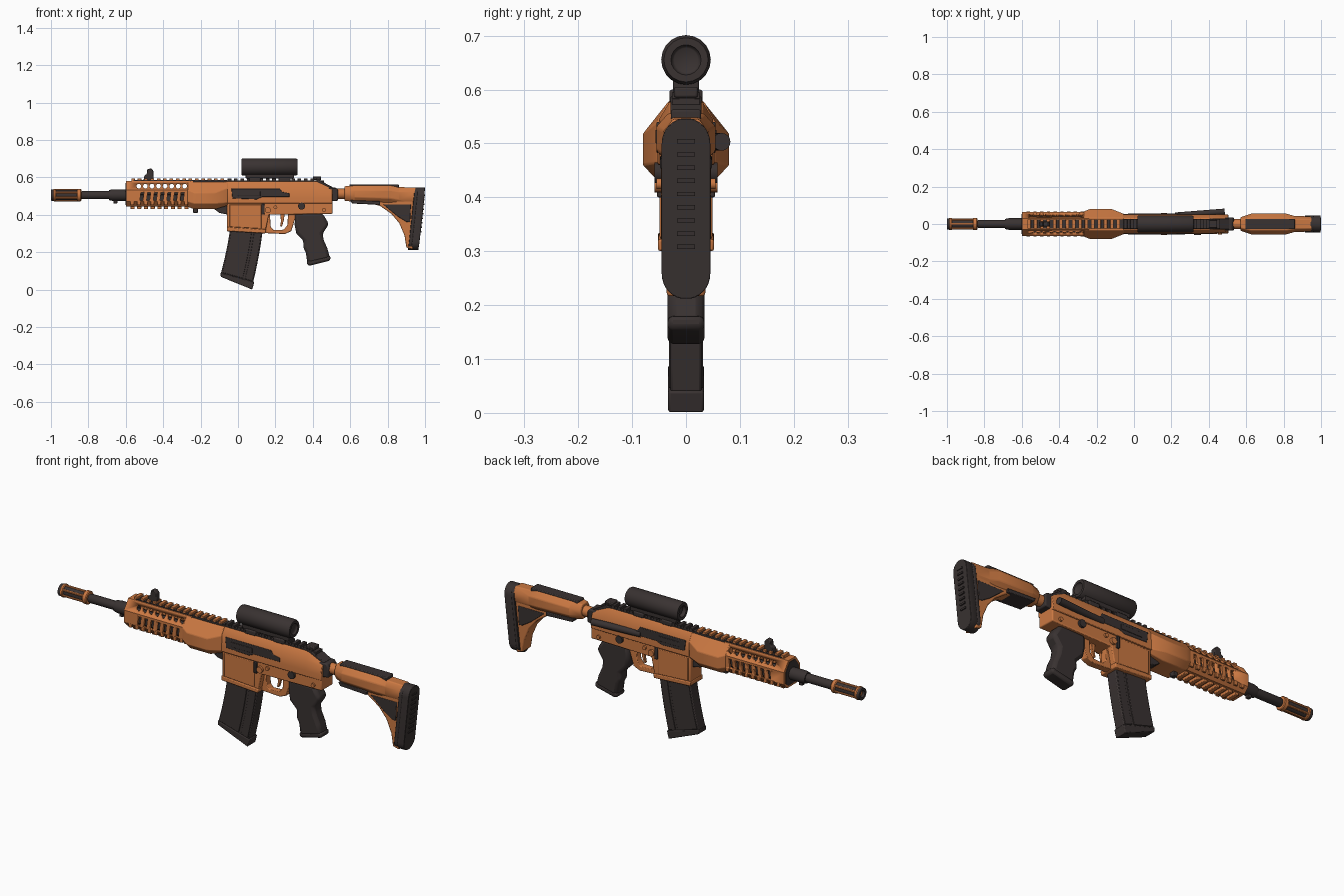
import bpy, bmesh, math
from mathutils import Vector


def material(name, rgb):
    m = bpy.data.materials.new(name)
    m.diffuse_color = (*rgb, 1)
    return m


ORANGE = material("burnt orange", (0.6, 0.19, 0.055))
DARK = material("charcoal", (0.041, 0.032, 0.031))


def finish(name, bm, mat, bevel=0.0):
    bmesh.ops.remove_doubles(bm, verts=bm.verts, dist=1e-6)
    bmesh.ops.recalc_face_normals(bm, faces=bm.faces)
    me = bpy.data.meshes.new(name)
    bm.to_mesh(me)
    bm.free()
    me.materials.append(mat)
    ob = bpy.data.objects.new(name, me)
    bpy.context.collection.objects.link(ob)
    if bevel:
        b = ob.modifiers.new("bevel", 'BEVEL')
        b.width, b.segments, b.limit_method = bevel, 2, 'ANGLE'
        b.angle_limit = math.radians(35)
    bpy.ops.object.select_all(action='DESELECT')
    bpy.context.view_layer.objects.active = ob
    ob.select_set(True)
    bpy.ops.object.shade_smooth_by_angle(angle=math.radians(35))
    return ob


def skin(bm, rings):
    """Join rings of equal length into a closed solid."""
    vs = [[bm.verts.new(p) for p in r] for r in rings]
    n = len(vs[0])
    for a, b in zip(vs, vs[1:]):
        for i in range(n):
            bm.faces.new((a[i], a[(i + 1) % n], b[(i + 1) % n], b[i]))
    bm.faces.new(vs[0])
    bm.faces.new(vs[-1])


def plates(name, polys, half, mat, bevel=0.0, y=0.0):
    """Side outlines (x, z) thickened along y."""
    bm = bmesh.new()
    for pts in polys:
        skin(bm, [[(px, y + s * half, pz) for px, pz in pts] for s in (-1, 1)])
    return finish(name, bm, mat, bevel)


def rect(x0, x1, z0, z1):
    return [(x0, z0), (x1, z0), (x1, z1), (x0, z1)]


def loft(name, stations, mat, bevel=0.0):
    """Stations (x, half outline of (y, z)) mirrored across y."""
    bm = bmesh.new()
    skin(bm, [[(x, a, z) for a, z in h] + [(x, -a, z) for a, z in reversed(h)]
              for x, h in stations])
    return finish(name, bm, mat, bevel)


def lathe(name, prof, z, mat, seg=24):
    """Profile (x, radius) turned around a lengthwise axis."""
    bm = bmesh.new()
    ang = [2 * math.pi * i / seg for i in range(seg)]
    skin(bm, [[(x, r * math.cos(t), z + r * math.sin(t)) for t in ang] for x, r in prof])
    return finish(name, bm, mat)


def rods(name, ends, r, mat, seg=16):
    bm = bmesh.new()
    for p, q in ends:
        p, q = Vector(p), Vector(q)
        d = (q - p).normalized()
        u = d.orthogonal().normalized()
        w = d.cross(u)
        ring = [r * (u * math.cos(2 * math.pi * i / seg) + w * math.sin(2 * math.pi * i / seg))
                for i in range(seg)]
        skin(bm, [[c + o for o in ring] for c in (p, q)])
    return finish(name, bm, mat)


def cut(ob, cutter):
    m = ob.modifiers.new("cut", 'BOOLEAN')
    m.operation, m.solver, m.object = 'DIFFERENCE', 'EXACT', cutter
    bpy.context.view_layer.objects.active = ob
    bpy.ops.object.modifier_apply(modifier=m.name)
    bpy.data.objects.remove(cutter)


# Barrel, gas collar and slotted muzzle
AX = 0.505
lathe("barrel", [(-0.9, 0.018), (-0.84, 0.018), (-0.83, 0.022), (-0.69, 0.022), (-0.69, 0.027),
                 (-0.67, 0.031), (-0.57, 0.031), (-0.57, 0.02), (0.0, 0.02)], AX, DARK)
plates("gas_block_lug", [rect(-0.665, -0.645, 0.46, 0.48)], 0.01, DARK, 0.003)
lathe("muzzle_core", [(-0.985, 0.014), (-1.0, 0.017), (-1.0, 0.03), (-0.985, 0.031), (-0.985, 0.027),
                      (-0.845, 0.027), (-0.845, 0.02)], AX, DARK)
for i, (a, b) in enumerate([(-0.988, -0.972), (-0.862, -0.838)]):
    lathe(f"muzzle_ring_{i}", [(a, 0.027), (a, 0.03), (a + 0.004, 0.033), (b - 0.004, 0.033),
                               (b, 0.03), (b, 0.02)], AX, ORANGE)
rods("muzzle_bars", [((-0.98, 0.027 * math.cos(t), AX + 0.027 * math.sin(t)),
                      (-0.855, 0.027 * math.cos(t), AX + 0.027 * math.sin(t)))
                     for t in [math.pi * (i + 0.5) / 3 for i in range(6)]], 0.006, ORANGE, 8)

# Handguard: hollow faceted shell with vents and a wide rear section
front = [(0.03, 0.58), (0.065, 0.532), (0.065, 0.47), (0.04, 0.443)]
bore = [(0.023, 0.57), (0.054, 0.527), (0.054, 0.473), (0.033, 0.453)]
wide = [(0.034, 0.575), (0.08, 0.518), (0.08, 0.46), (0.052, 0.43)]
rear = [(0.034, 0.577), (0.054, 0.54), (0.054, 0.465), (0.04, 0.45)]
guard = loft("handguard", [(-0.6, front), (-0.24, front)], ORANGE)
cut(guard, loft("bore_cutter", [(-0.585, bore), (-0.25, bore)], DARK))
cut(guard, rods("vent_cutter", [((-0.53 + 0.035 * i, -0.2, 0.553), (-0.53 + 0.035 * i, 0.2, 0.553))
                                for i in range(8)], 0.0125, DARK))
cut(guard, plates("slot_cutter", [[(-0.525 + 0.036 * i, 0.475), (-0.509 + 0.036 * i, 0.475),
                                   (-0.503 + 0.036 * i, 0.52), (-0.519 + 0.036 * i, 0.52)]
                                  for i in range(7)], 0.2, DARK))
loft("handguard_liner", [(x, [(0.03, 0.512), (0.045, 0.505), (0.045, 0.475), (0.03, 0.46)])
                         for x in (-0.57, -0.25)], DARK)
loft("handguard_mouth", [(-0.6025, bore), (-0.59, bore)], DARK)
loft("handguard_rear", [(-0.27, [(y * 1.02, z) for y, z in front]), (-0.235, wide), (-0.12, wide),
                        (-0.055, rear)], ORANGE, 0.003)
plates("lower_rail", [rect(-0.575 + 0.036 * i, -0.553 + 0.036 * i, 0.43, 0.455) for i in range(9)],
       0.03, ORANGE, 0.003)
for s in (-1, 1):
    plates("side_rail", [rect(-0.575 + 0.036 * i, -0.556 + 0.036 * i, 0.452, 0.472) for i in range(9)],
           0.005, ORANGE, 0.002, s * 0.061)
plates("pivot_block", [[(-0.14, 0.44), (-0.05, 0.45), (-0.05, 0.40), (-0.1, 0.41)]], 0.028, DARK, 0.004)
plates("underside_stud", [rect(-0.24, -0.215, 0.41, 0.45)], 0.014, DARK, 0.003)

# Top rail: orange teeth over a dark channel in front, all dark behind
plates("top_rail_channel", [rect(-0.56, -0.06, 0.57, 0.585)], 0.025, DARK)
plates("top_rail_front", [rect(-0.57 + 0.034 * i, -0.551 + 0.034 * i, 0.57, 0.595) for i in range(15)],
       0.024, ORANGE, 0.002)
plates("top_rail_rear", [rect(-0.06, 0.46, 0.57, 0.584)]
       + [rect(-0.055 + 0.034 * i, -0.036 + 0.034 * i, 0.58, 0.595) for i in range(15)],
       0.026, DARK, 0.002)

# Front sight, rear sight and tube optic
plates("front_sight", [[(-0.505, 0.585), (-0.45, 0.585), (-0.453, 0.635), (-0.465, 0.648),
                        (-0.485, 0.643), (-0.488, 0.618), (-0.5, 0.61)]], 0.013, DARK, 0.003)
plates("rear_sight", [rect(0.4, 0.445, 0.585, 0.605)], 0.022, DARK, 0.004)
lathe("optic_tube", [(0.035, 0.022), (0.028, 0.025), (0.019, 0.028), (0.019, 0.043), (0.025, 0.046),
                     (0.31, 0.046), (0.319, 0.041), (0.319, 0.028), (0.312, 0.025), (0.31, 0.022)],
      0.655, DARK, 20)
plates("optic_mount", [rect(0.04, 0.3, 0.595, 0.625)], 0.024, DARK, 0.003)
plates("optic_clamps", [rect(x, x + 0.06, 0.575, 0.6) for x in (0.06, 0.22)], 0.031, DARK, 0.005)

# Receiver
top = [(0.03, 0.578), (0.05, 0.545), (0.053, 0.49), (0.053, 0.46)]
loft("upper_receiver", [(-0.06, top), (0.42, top),
                        (0.505, [(0.028, 0.54), (0.042, 0.525), (0.05, 0.49), (0.05, 0.46)])],
     ORANGE, 0.003)
plates("lower_receiver", [[(-0.058, 0.48), (-0.058, 0.315), (0.145, 0.303), (0.165, 0.40),
                           (0.505, 0.405), (0.505, 0.48)]], 0.046, ORANGE, 0.005)
plates("magazine_well_panel", [[(-0.045, 0.455), (-0.045, 0.335), (0.125, 0.325), (0.125, 0.455)]],
       0.049, ORANGE, 0.003)
plates("magazine_well_lip", [[(-0.06, 0.335), (-0.06, 0.312), (0.147, 0.30), (0.15, 0.322)]],
       0.052, ORANGE, 0.004)
plates("port_cover", [[(-0.035, 0.54), (0.225, 0.54), (0.235, 0.522), (0.275, 0.515), (0.275, 0.495),
                       (0.13, 0.495), (0.1, 0.482), (-0.03, 0.487)]], 0.055, DARK, 0.003)
plates("port_bolt", [rect(0.0, 0.12, 0.5, 0.525)], 0.057, DARK, 0.002)
plates("rear_top_cover", [[(0.4, 0.575), (0.43, 0.588), (0.51, 0.545), (0.5, 0.53)]], 0.029, DARK, 0.003)
rods("receiver_pins", [((x, -0.055, z), (x, 0.055, z))
                       for x, z in ((0.46, 0.425), (0.2, 0.44))], 0.01, ORANGE)
rods("takedown_boss", [((0.16, -0.058, 0.425), (0.16, 0.058, 0.425))], 0.016, ORANGE)
rods("selector", [((0.34, -0.058, 0.446), (0.34, 0.058, 0.446))], 0.019, DARK)
plates("bolt_catch", [rect(0.125, 0.142, 0.4, 0.46)], 0.054, DARK, 0.003)
rods("charging_handle", [((0.22, 0.045, 0.503), (0.485, 0.066, 0.503))], 0.0165, DARK)

# Trigger and guard
plates("trigger_guard", [[(0.14, 0.302), (0.25, 0.297), (0.285, 0.312), (0.315, 0.41), (0.268, 0.41),
                          (0.264, 0.345), (0.245, 0.32), (0.19, 0.318), (0.175, 0.335), (0.17, 0.41),
                          (0.14, 0.41)]], 0.018, ORANGE, 0.003)
plates("trigger", [[(0.225, 0.41), (0.25, 0.41), (0.245, 0.37), (0.235, 0.338), (0.225, 0.338),
                    (0.23, 0.365)]], 0.007, ORANGE, 0.002)

# Pistol grip
plates("grip", [[(0.305, 0.41), (0.45, 0.41), (0.487, 0.35), (0.452, 0.3), (0.458, 0.265), (0.478, 0.22),
                 (0.492, 0.165), (0.372, 0.135), (0.362, 0.2), (0.347, 0.225), (0.352, 0.26),
                 (0.312, 0.30), (0.303, 0.345)]], 0.034, DARK, 0.016)
plates("grip_base", [[(0.368, 0.155), (0.494, 0.182), (0.494, 0.155), (0.385, 0.128), (0.368, 0.132)]],
       0.034, DARK, 0.01)


# Curved magazine with ribs and floor plate
def mag(u, v):
    lean = 0.035 * v + 0.02 * v * v
    return (-0.037 + 0.172 * u - lean, 0.36 - 0.02 * u - v * (0.275 + 0.05 * u) + 0.02 * u * v)


def mag_strip(u0, u1, v0, v1, n=6):
    vs = [v0 + (v1 - v0) * i / n for i in range(n + 1)]
    return [mag(u0, v) for v in vs] + [mag(u1, v) for v in reversed(vs)]


plates("magazine", [mag_strip(0, 1, 0, 1)], 0.029, DARK, 0.005)
plates("magazine_ribs", [mag_strip(a, b, 0, 0.97) for a, b in ((0.03, 0.67), (0.74, 0.97))],
       0.032, DARK, 0.002)
plates("magazine_floor", [[(-0.093, 0.09), (0.087, 0.04), (0.076, 0.0), (-0.092, 0.068)]],
       0.033, DARK, 0.004)

# Stock: collar, tube, body, skeleton strut and inserts
plates("stock_collar", [[(0.48, 0.545), (0.525, 0.545), (0.535, 0.53), (0.535, 0.475), (0.48, 0.47)]],
       0.035, DARK, 0.006)
lathe("stock_tube", [(0.5, 0.027), (0.7, 0.027)], 0.512, ORANGE)


def body(w, lo, hi):
    return [(w * 0.6, hi), (w, hi - 0.025), (w, lo + 0.025), (w * 0.6, lo)]


loft("stock_body", [(0.57, body(0.036, 0.475, 0.552)), (0.625, body(0.055, 0.468, 0.556)),
                    (0.815, body(0.055, 0.462, 0.556)), (0.86, body(0.042, 0.455, 0.548)),
                    (0.95, body(0.041, 0.455, 0.545))], ORANGE, 0.004)
plates("stock_strut", [[(0.7, 0.5), (0.95, 0.53), (0.935, 0.215), (0.9, 0.225), (0.89, 0.29),
                        (0.862, 0.355), (0.82, 0.405), (0.76, 0.447), (0.7, 0.463)]],
       0.036, ORANGE, 0.006)
plates("stock_insert", [[(0.775, 0.456), (0.925, 0.456), (0.92, 0.36), (0.9, 0.362), (0.855, 0.39)]],
       0.039, DARK, 0.003)
plates("cheek_pad", [rect(0.595, 0.86, 0.54, 0.563)], 0.028, DARK, 0.004)
plates("stock_underside_strip", [[(0.6, 0.478), (0.76, 0.472), (0.76, 0.453), (0.61, 0.46)]],
       0.048, DARK, 0.003)

# Raked butt pad with raised ribs
cap = [(0.045 * math.sin(t), 0.50 + 0.047 * math.cos(t)) for t in [math.pi * i / 16 for i in range(1, 9)]]
cap += [(0.045 * math.sin(t), 0.258 + 0.047 * math.cos(t)) for t in [math.pi * i / 16 for i in range(8, 16)]]
pad = loft("butt_pad", [(0.943, cap), (0.957, cap), (0.96, [(y * 0.93, z) for y, z in cap]),
                        (0.965, cap), (0.999, cap)], DARK, 0.005)
ribs = plates("butt_ribs", [rect(0.99, 1.001, 0.304 + 0.0245 * i, 0.312 + 0.0245 * i)
                            for i in range(9)], 0.017, DARK)
for ob in (pad, ribs):
    for v in ob.data.vertices:
        v.co.x -= 0.035 * ((0.547 - v.co.z) / 0.336) ** 1.5 if v.co.z < 0.547 else 0
